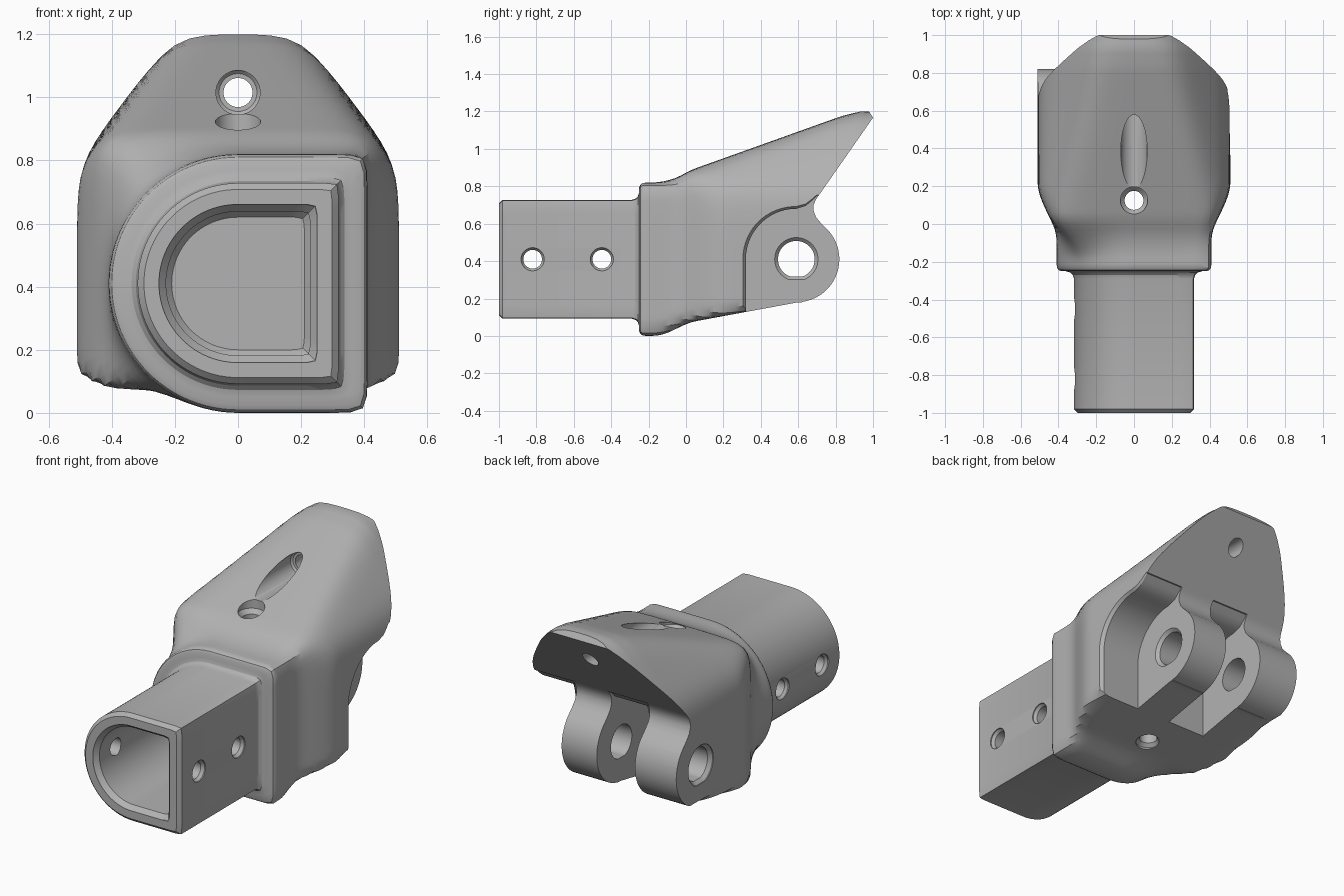
import bpy, bmesh, math
from mathutils import Vector

if "Cube" in bpy.data.objects:
    bpy.data.objects.remove(bpy.data.objects["Cube"])

ZC = 0.41               # height of the tube axis
PIN_Y = 0.59            # pivot position, also at height ZC
COUNT = 96
ANGLES = [math.tau * i / COUNT for i in range(COUNT)]

metal = bpy.data.materials.new("plain_grey")
metal.use_nodes = True
grey = (0.45, 0.45, 0.45, 1)
metal.diffuse_color = grey
metal.node_tree.nodes["Principled BSDF"].inputs["Base Color"].default_value = grey


def loft(name, rings):
    """Skin a closed solid through rings of equal point count."""
    bm = bmesh.new()
    loops = [[bm.verts.new(p) for p in ring] for ring in rings]
    for a, b in zip(loops, loops[1:]):
        for i in range(len(a)):
            j = (i + 1) % len(a)
            bm.faces.new((a[i], a[j], b[j], b[i]))
    bm.faces.new(loops[0])
    bm.faces.new(loops[-1])
    bmesh.ops.recalc_face_normals(bm, faces=bm.faces)
    mesh = bpy.data.meshes.new(name)
    bm.to_mesh(mesh)
    bm.free()
    ob = bpy.data.objects.new(name, mesh)
    bpy.context.collection.objects.link(ob)
    mesh.materials.append(metal)
    return ob


def table(y, points):
    """Piecewise linear lookup."""
    if y <= points[0][0]:
        return points[0][1]
    for (a, va), (b, vb) in zip(points, points[1:]):
        if y <= b:
            return va + (vb - va) * (y - a) / (b - a)
    return points[-1][1]


def smooth(y, a, b):
    t = min(1, max(0, (y - a) / (b - a)))
    return t * t * (3 - 2 * t)


def soft_polygon(u, planes, power):
    """Ray length to a convex outline with softened corners."""
    total = sum(max(0, (nx * u[0] + nz * u[1]) / d) ** power for nx, nz, d in planes)
    return total ** (-1 / power)


def d_radius(u, h, power):
    if u[0] <= 0:
        return h
    return soft_polygon(u, [(1, 0, h), (0, 1, h), (0, -1, h)], power)


def d_ring(y, h, power):
    dirs = [(math.cos(a), math.sin(a)) for a in ANGLES]
    return [Vector((u[0] * r, y, ZC + u[1] * r))
            for u in dirs for r in [d_radius(u, h, power)]]


def body_ring(y):
    """D-shaped collar blending into a box with sloped shoulders."""
    width = 0.41 + 0.1 * smooth(y, -0.1, 0.22)
    top = table(y, [(-0.2, 0.825), (-0.05, 0.86), (0.83, 1.175), (0.93, 1.2)])
    bottom = table(y, [(-0.2, 0.005), (-0.05, 0.06), (0.6, 0.18)])
    plateau = table(y, [(-0.05, 0.42), (0.97, 0.19)])
    n = Vector((top - 0.79, 0.51 - plateau)).normalized()
    d = n.x * 0.51 + n.y * (0.79 - ZC)
    planes = [(1, 0, width), (-1, 0, width), (0, 1, top - ZC), (0, -1, ZC - bottom),
              (n.x, n.y, d), (-n.x, n.y, d)]
    k = smooth(y, -0.21, 0.05)
    ring = []
    for a in ANGLES:
        u = (math.cos(a), math.sin(a))
        r = (1 - k) * d_radius(u, 0.41, 18) + k * soft_polygon(u, planes, 18)
        ring.append(Vector((u[0] * r, y, ZC + u[1] * r)))
    return ring


def bore(axis, centre, stations, flat=None):
    """Stepped round cutter along an axis, optionally with a flat floor."""
    rings = []
    for pos, r in stations:
        ring = []
        for i in range(48):
            a = math.tau * i / 48
            p, q = r * math.cos(a), r * math.sin(a)
            if flat is not None:
                q = max(q, -flat * r)
            p, q = centre[0] + p, centre[1] + q
            ring.append(Vector({"x": (pos, p, q), "y": (p, pos, q), "z": (p, q, pos)}[axis]))
        rings.append(ring)
    return loft("bore_cutter", rings)


def arc(radius, start, end, steps=20):
    return [(PIN_Y + radius * math.cos(math.radians(start + (end - start) * i / steps)),
             ZC + radius * math.sin(math.radians(start + (end - start) * i / steps)))
            for i in range(steps + 1)]


def prism(name, sections):
    return loft(name, [[Vector((x, y, z)) for y, z in pts] for x, pts in sections])


def clearance(radius):
    """Side outline of the space cleared around a lug."""
    r = radius
    return ([(PIN_Y - r, -0.2)] + arc(r, 180, 90)
            + [(0.64, ZC + r + 0.015), (0.67, ZC + r + 0.04), (0.7, ZC + r + 0.07),
               (1.3, ZC + r + 0.07), (1.3, -0.2)])


def boolean(ob, tool, operation="DIFFERENCE"):
    mod = ob.modifiers.new("cut", "BOOLEAN")
    mod.operation = operation
    mod.solver = "EXACT"
    mod.object = tool
    bpy.context.view_layer.objects.active = ob
    bpy.ops.object.modifier_apply(modifier=mod.name)
    bpy.data.objects.remove(tool)


# Tube, collar and head as one continuous skin
tube = [(-1, 0.298), (-0.98, 0.318), (-0.29, 0.318), (-0.27, 0.324), (-0.257, 0.337),
        (-0.25, 0.36), (-0.25, 0.385), (-0.243, 0.4), (-0.23, 0.408)]
rings = [d_ring(y, h, 50 if h < 0.33 else 22) for y, h in tube]
rings += [body_ring(-0.21 + 0.03 * i) for i in range(42)]
socket = loft("hinged_socket_bracket", rings)

# Side outline: sloped back plate, neck and rounded lugs
outline = ([(-1.1, -0.2), (0.5, -0.2)] + arc(0.23, -82, 42)
           + [(0.72, 0.605), (0.695, 0.635), (0.682, 0.67), (0.682, 0.7), (0.695, 0.73),
              (1.0, 1.167), (0.975, 1.205), (0.975, 1.4), (-1.1, 1.4)])
boolean(socket, prism("outline_tool", [(-0.8, outline), (0.8, outline)]), "INTERSECT")

# Slot between the lugs and the open recess beside the left lug
gap = clearance(0.27)
boolean(socket, prism("slot_cutter", [(-0.24, gap), (0.01, gap)]))
boolean(socket, prism("recess_cutter",
                      [(0.24, gap), (0.49, gap), (0.515, clearance(0.29)), (0.7, clearance(0.29))]))

# Tube cavity with chamfered mouth
boolean(socket, loft("cavity_cutter", [d_ring(-1.01, 0.252, 30), d_ring(-0.995, 0.25, 30),
                                       d_ring(-0.97, 0.228, 30), d_ring(-0.27, 0.228, 30),
                                       d_ring(-0.25, 0.21, 30)]))

# Cross holes through the tube
for y in (-0.82, -0.45):
    boolean(socket, bore("x", (y, ZC), [(-0.4, 0.062), (-0.31, 0.062), (-0.295, 0.05),
                                        (0.295, 0.05), (0.312, 0.062), (0.4, 0.062)]))

# Pivot hole through both lugs
boolean(socket, bore("x", (PIN_Y, ZC), [(-0.6, 0.117), (-0.505, 0.117), (-0.485, 0.098),
                                        (0.222, 0.098), (0.241, 0.117), (0.6, 0.117)], 0.94))

# Vertical hole through the head
boolean(socket, bore("z", (0, 0.125), [(-0.1, 0.07), (0.09, 0.07), (0.11, 0.05),
                                       (0.87, 0.05), (0.895, 0.072), (1.1, 0.072)]))

# Counterbored hole through the back plate
boolean(socket, bore("y", (0, 1.015), [(-0.1, 0.07), (0.59, 0.07), (0.6, 0.06),
                                       (0.601, 0.046), (1.2, 0.046)]))

bpy.ops.object.select_all(action="DESELECT")
socket.select_set(True)
bpy.context.view_layer.objects.active = socket
bpy.ops.object.shade_smooth_by_angle(angle=math.radians(28))
